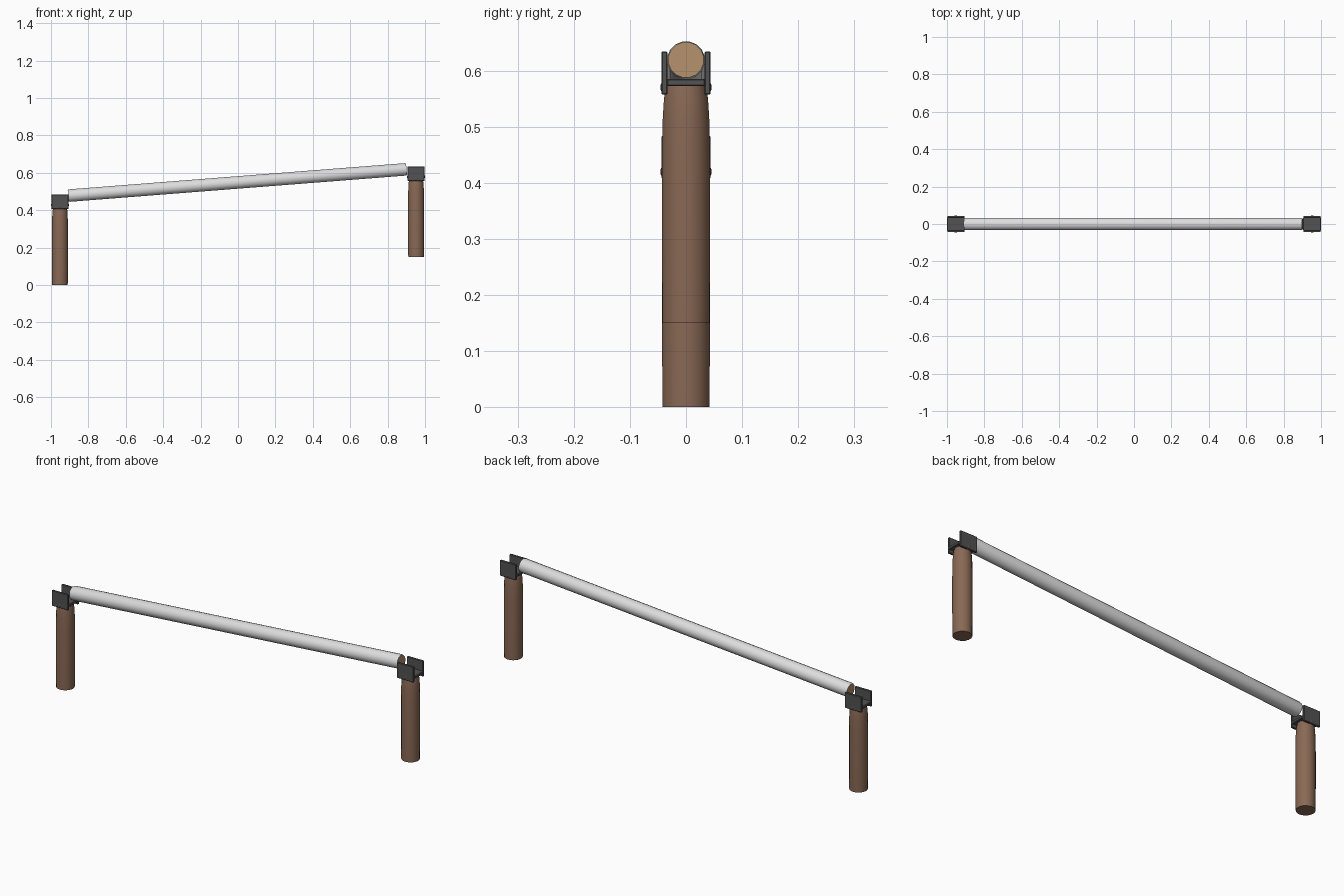
import bpy, bmesh, math
from mathutils import Vector

cube = bpy.data.objects.get("Cube")
if cube:
    bpy.data.objects.remove(cube, do_unlink=True)


def material(name, rgb):
    m = bpy.data.materials.new(name)
    m.use_nodes = True
    m.diffuse_color = (*rgb, 1)
    m.node_tree.nodes["Principled BSDF"].inputs["Base Color"].default_value = (*rgb, 1)
    return m


BROWN = material("brown wood", (0.25, 0.14, 0.09))
TAN = material("tan cut wood", (0.43, 0.27, 0.14))
WHITE = material("pale paint", (0.72, 0.72, 0.72))
STEEL = material("dark steel", (0.085, 0.085, 0.085))
SIDES = 16


def lathe(name, profile, start, direction, mats):
    """Closed round body from (radius, distance) pairs along a direction."""
    bm = bmesh.new()
    rings = []
    for r, d in profile:
        ring = []
        for i in range(SIDES):
            a = math.tau * (i + 0.5) / SIDES
            ring.append(bm.verts.new((r * math.cos(a), r * math.sin(a), d)))
        rings.append(ring)
    for lo, hi in zip(rings, rings[1:]):
        for i in range(SIDES):
            j = (i + 1) % SIDES
            bm.faces.new((lo[i], lo[j], hi[j], hi[i]))
    for cap in (rings[0][::-1], rings[-1]):
        bm.faces.new(cap).material_index = len(mats) - 1
    me = bpy.data.meshes.new(name)
    bm.to_mesh(me)
    bm.free()
    for m in mats:
        me.materials.append(m)
    ob = bpy.data.objects.new(name, me)
    bpy.context.collection.objects.link(ob)
    ob.location = start
    ob.rotation_euler = Vector(direction).to_track_quat('Z', 'Y').to_euler()
    bpy.ops.object.select_all(action='DESELECT')
    ob.select_set(True)
    bpy.context.view_layer.objects.active = ob
    bpy.ops.object.shade_smooth_by_angle(angle=math.radians(35))
    return ob


def plate(name, centre, size):
    """Steel plate with slightly softened edges."""
    bpy.ops.mesh.primitive_cube_add(size=1, location=centre)
    ob = bpy.context.object
    ob.name = name
    ob.scale = size
    bpy.ops.object.transform_apply(location=False, rotation=False, scale=True)
    ob.data.materials.append(STEEL)
    bevel = ob.modifiers.new("soft edges", 'BEVEL')
    bevel.width = 0.002
    bevel.segments = 1


# Post with a U-shaped bracket, repeated at each end
post_profile = [(0.0425, 0), (0.0435, 0.11), (0.0435, 0.29),
                (0.0425, 0.36), (0.040, 0.40), (0.036, 0.422)]
for side, x, z in (("right", -0.952, 0), ("left", 0.952, 0.15)):
    lathe(side + "_post", post_profile, (x, 0, z), (0, 0, 1), [BROWN])
    plate(side + "_bracket_base", (x, 0, z + 0.4285), (0.096, 0.068, 0.013))
    for face, s in (("front", -1), ("back", 1)):
        plate(f"{side}_bracket_{face}_plate", (x, s * 0.0385, z + 0.4455),
              (0.091, 0.011, 0.077))
        lathe(f"{side}_bracket_{face}_bolt", [(0.007, 0), (0.007, 0.004), (0.005, 0.005)],
              (x, s * 0.040, z + 0.42), (0, s, 0), [STEEL])

# Sloping round rail with bare cut ends
a, b = Vector((-0.908, 0, 0.478)), Vector((0.901, 0, 0.619))
length = (b - a).length
lathe("rail", [(0.032, 0), (0.034, 0.008), (0.034, length - 0.008), (0.032, length)],
      a, b - a, [WHITE, TAN])
